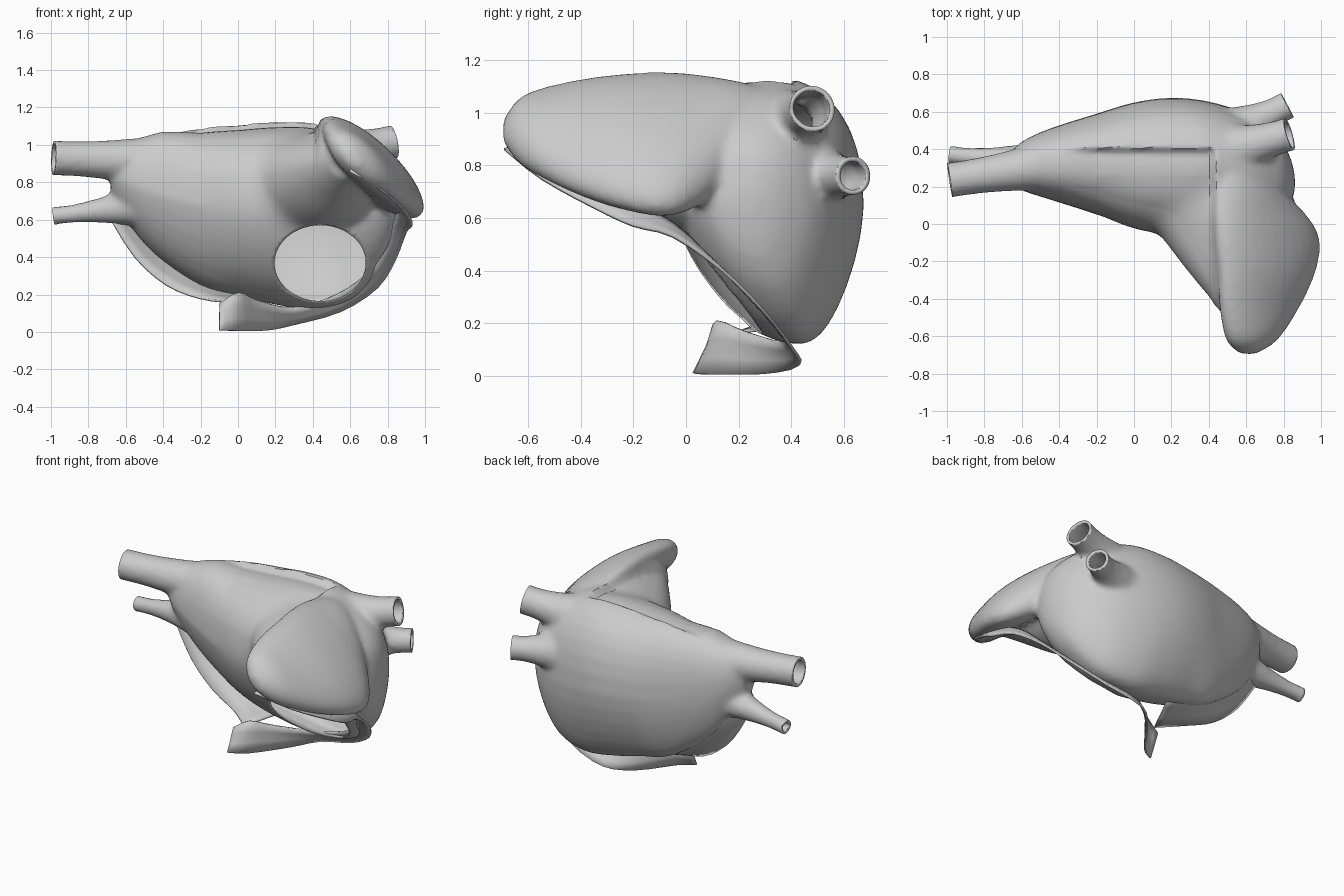
import bpy, bmesh, math
from mathutils import Vector

if "Cube" in bpy.data.objects:
    bpy.data.objects.remove(bpy.data.objects["Cube"])

N = 32


def spow(v, e):
    return math.copysign(abs(v) ** e, v)


def clamp(v, lo=0, hi=1):
    return max(lo, min(hi, v))


def loft(bm, rings):
    """Skin closed rings of points and cap both ends."""
    vs = [[bm.verts.new(p) for p in r] for r in rings]
    for a, b in zip(vs, vs[1:]):
        for i in range(len(a)):
            j = (i + 1) % len(a)
            bm.faces.new((a[i], a[j], b[j], b[i]))
    bm.faces.new(vs[0][::-1])
    bm.faces.new(vs[-1])


def angles():
    return [2 * math.pi * i / N for i in range(N)]


def interp(rows, steps=4):
    """Catmull-Rom refinement of a table of stations."""
    out = []
    for i in range(len(rows) - 1):
        p = [rows[clamp(k, 0, len(rows) - 1)] for k in (i - 1, i, i + 1, i + 2)]
        for s in range(steps):
            t = s / steps
            out.append([0.5 * (2 * b + (c - a) * t + (2 * a - 5 * b + 4 * c - d) * t * t
                               + (3 * b - a - 3 * c + d) * t ** 3) for a, b, c, d in zip(*p)])
    return out + [list(rows[-1])]


def add_object(name, bm):
    me = bpy.data.meshes.new(name)
    bm.to_mesh(me)
    bm.free()
    ob = bpy.data.objects.new(name, me)
    bpy.context.collection.objects.link(ob)
    return ob


def smooth_shade(ob):
    bpy.ops.object.select_all(action='DESELECT')
    bpy.context.view_layer.objects.active = ob
    ob.select_set(True)
    bpy.ops.object.shade_smooth_by_angle(angle=math.radians(40))


bm = bmesh.new()

# main chamber: stations x, centre y, centre z, half depth, half height
chamber = [(-.68, .30, .82, .06, .09), (-.6, .31, .80, .13, .20), (-.45, .32, .74, .19, .32),
           (-.2, .32, .675, .27, .43), (0, .31, .655, .34, .465), (.2, .31, .64, .365, .495),
           (.4, .31, .625, .345, .505), (.6, .29, .615, .30, .45), (.75, .26, .63, .23, .33),
           (.83, .23, .65, .14, .2), (.86, .22, .66, .04, .05)]
rings = []
for x, cy, cz, ry, rz in interp(chamber):
    r = []
    for a in angles():
        e = .86 if math.sin(a) > 0 else .97
        dz = rz * spow(math.sin(a), e)
        dy = ry * spow(math.cos(a), e)
        low = max(0, -dz / rz)
        if dy > 0:
            dy *= 1 - .4 * low
        r.append((x, cy + dy + .24 * low * rz, cz + dz))
    rings.append(r)
loft(bm, rings)


# neck and appendage: stations y, centre x, centre z, long radius, short radius
def limb(rows, tilt):
    rs = []
    c, s = math.cos(tilt), math.sin(tilt)
    for y, cx, cz, u, v in interp(rows):
        rs.append([(cx + u * math.cos(a) * c + v * math.sin(a) * s, y,
                    cz - u * math.cos(a) * s + v * math.sin(a) * c) for a in angles()])
    loft(bm, rs)


limb([(.3, .38, .78, .42, .32), (.1, .40, .80, .37, .30), (-.05, .44, .82, .31, .27),
      (-.2, .49, .85, .25, .23), (-.35, .54, .89, .18, .17), (-.5, .59, .92, .1, .1)], 0)
limb([(-.695, .61, .93, .05, .03), (-.62, .63, .93, .17, .09), (-.45, .67, .91, .275, .11),
      (-.25, .71, .89, .345, .125), (-.08, .71, .88, .37, .13), (.05, .665, .895, .33, .135),
      (.2, .58, .93, .23, .14), (.4, .48, .97, .1, .1)], math.radians(44))

# four veins: root, mouth, root radius, mouth radius
veins = [((-.42, .32, .91), (-.985, .235, .93), .14, .093),
         ((-.48, .32, .68), (-.985, .37, .62), .13, .048),
         ((.42, .36, .93), (.83, .48, 1.015), .18, .09),
         ((.45, .44, .75), (.82, .635, .76), .2, .075)]
for root, mouth, r0, r1 in veins:
    p, q = Vector(root), Vector(mouth)
    d = (q - p).normalized()
    u = d.cross(Vector((0, 0, 1))).normalized()
    w = u.cross(d)
    rs = []
    for i in range(14):
        t = i / 13
        rad = r1 + (r0 - r1) * max(0, 1 - t / .75) ** 1.6
        c = p.lerp(q + d * .07, t)
        rs.append([c + (u * math.cos(a) + w * math.sin(a)) * rad for a in angles()])
    loft(bm, rs)

# fuse everything to one skin
bmesh.ops.recalc_face_normals(bm, faces=bm.faces)
source = add_object("fused_source", bm)
m = source.modifiers.new("remesh", 'REMESH')
m.mode = 'VOXEL'
m.voxel_size = .018
m = source.modifiers.new("smooth", 'SMOOTH')
m.factor = .5
m.iterations = 6
deps = bpy.context.evaluated_depsgraph_get()
skin = bpy.data.meshes.new_from_object(source.evaluated_get(deps))
bpy.data.objects.remove(source)
bm = bmesh.new()
bm.from_mesh(skin)

# blend the neck softly into the chamber, then sink the roof in front of the outer wall
blend = [v for v in bm.verts if v.co.y < .25 and -.2 < v.co.x < .42]
for _ in range(40):
    bmesh.ops.smooth_vert(bm, verts=blend, factor=.5, use_axis_x=True, use_axis_y=True,
                          use_axis_z=True)
for v in bm.verts:
    x, y, z = v.co
    v.co.z -= (.04 * clamp((.41 - y) / .03) * clamp((x + .4) / .2) * clamp((.44 - x) / .03)
               * clamp((z - .85) / .2))
bm.normal_update()

# open vein mouths
for root, mouth, r0, r1 in veins:
    q = Vector(mouth)
    d = (q - Vector(root)).normalized()
    vs = {v for v in bm.verts if (v.co - q).length < .14}
    fs = [f for f in bm.faces if all(v in vs for v in f.verts)]
    es = {e for f in fs for e in f.edges}
    bmesh.ops.bisect_plane(bm, geom=list(vs) + list(es) + fs, plane_co=q, plane_no=d,
                           clear_outer=True)

# oval valve opening on the lower front
bm.normal_update()
CX, CZ, RX, RZ = .44, .365, .245, .205


def oval(p):
    return math.hypot((p.x - CX) / RX, (p.z - CZ) / RZ)


gone = [f for f in bm.faces if f.normal.y < .05 and oval(f.calc_center_median()) < 1]
bmesh.ops.delete(bm, geom=gone, context='FACES')
rim = [v for v in bm.verts if v.is_boundary and .7 < oval(v.co) < 1.3 and v.co.y < .5]
for _ in range(12):
    new = {}
    for v in rim:
        near = [e.other_vert(v).co for e in v.link_edges if e.is_boundary]
        new[v] = sum(near, v.co * 2) / (len(near) + 2)
    for v, co in new.items():
        k = oval(co)
        v.co = (CX + (co.x - CX) / k, co.y, CZ + (co.z - CZ) / k)
bmesh.ops.remove_doubles(bm, verts=[v for v in bm.verts if v.is_boundary], dist=.007)
bm.normal_update()

# wall is thick at the back and over the appendage, thin at the front and in the veins
weights = []
for v in bm.verts:
    n, p = v.normal, v.co
    w = clamp(.5 + 1.2 * n.y, .12, 1)
    if p.y < .1 and p.x > .5:
        w = clamp(.4 + n.x + n.z, .12, 1)
    vein = clamp((p.x - .62) / .1) * clamp((p.y - .36) / .06) + clamp((-p.x - .5) / .12)
    weights.append(w + (.36 - w) * clamp(vein))
bm.verts.index_update()
atrium = add_object("atrium_wall", bm)
g = atrium.vertex_groups.new(name="wall")
for i, w in enumerate(weights):
    g.add([i], w, 'REPLACE')
m = atrium.modifiers.new("thickness", 'SOLIDIFY')
m.thickness = .05
m.offset = -1
m.vertex_group = "wall"
smooth_shade(atrium)


# thin torn fringes of outer tissue
def ribbon(name, outer, inner):
    b = bmesh.new()
    rows = []
    for p, q in zip(interp(outer, 3), interp(inner, 3)):
        rows.append([b.verts.new(Vector(p).lerp(Vector(q), t / 3)) for t in range(4)])
    for a, c in zip(rows, rows[1:]):
        for i in range(3):
            b.faces.new((a[i], a[i + 1], c[i + 1], c[i]))
    ob = add_object(name, b)
    s = ob.modifiers.new("thickness", 'SOLIDIFY')
    s.thickness = .012
    s.offset = 0
    smooth_shade(ob)


ribbon("lower_fringe",
       [(-.1, .03, .01), (0, .1, .006), (.15, .3, .008), (.3, .43, .04), (.55, .4, .11),
        (.75, .3, .24), (.85, .14, .4), (.9, -.05, .53), (.93, -.2, .57), (.9, -.35, .64),
        (.78, -.55, .75), (.6, -.69, .86)],
       [(-.1, .1, .15), (0, .12, .21), (.1, .22, .17), (.3, .36, .13), (.53, .33, .2),
        (.7, .22, .32), (.8, .08, .46), (.83, -.05, .58), (.85, -.2, .66), (.8, -.3, .72),
        (.7, -.5, .81), (.6, -.6, .89)])
ribbon("left_fringe",
       [(-.69, .32, .62), (-.55, .3, .4), (-.38, .28, .25), (-.2, .24, .18), (-.05, .13, .16)],
       [(-.58, .4, .64), (-.42, .44, .44), (-.26, .46, .34), (-.1, .46, .25), (.08, .42, .19)])
